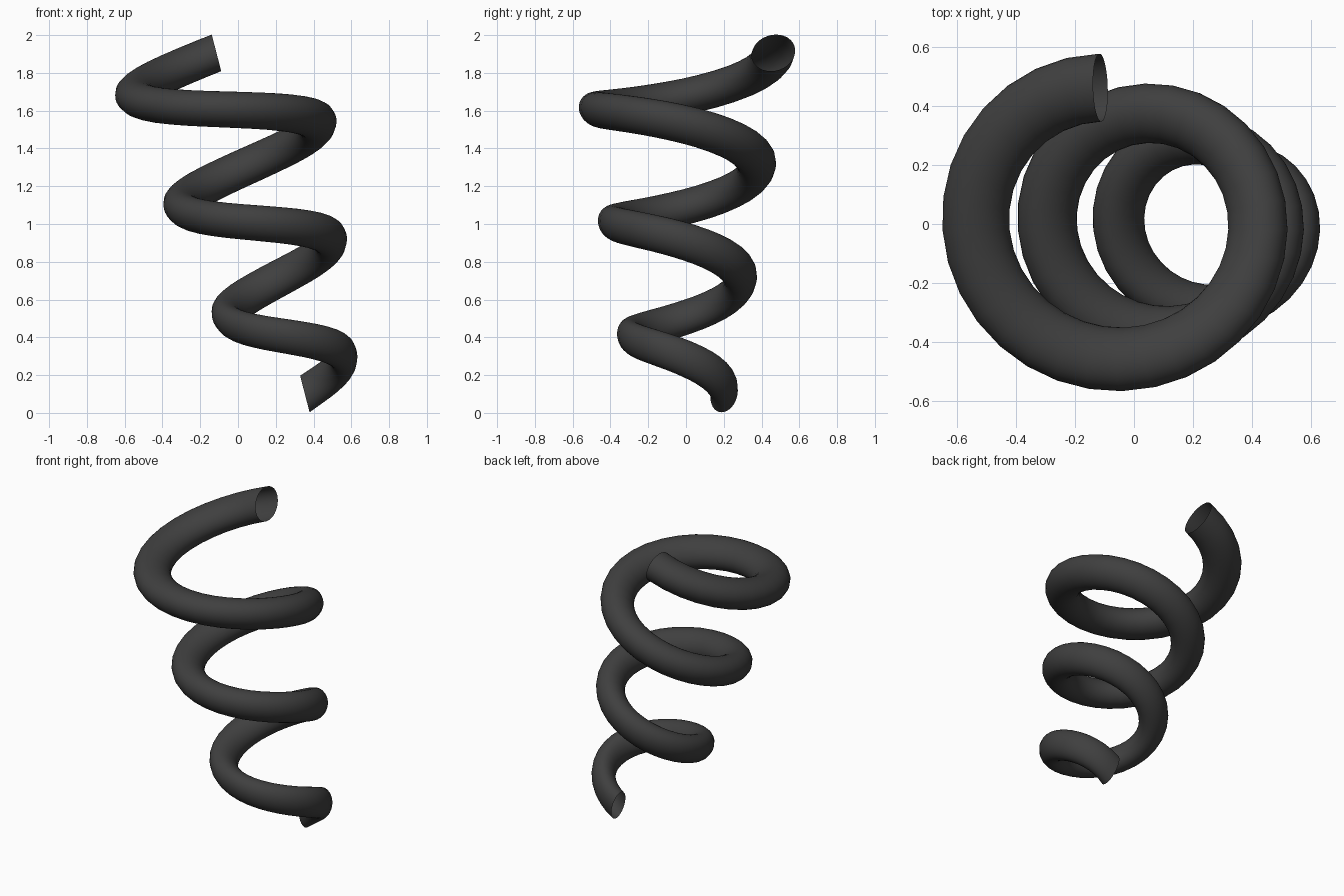
import bpy
import bmesh
from math import sin, cos, pi, atan
from mathutils import Vector

cube = bpy.data.objects.get("Cube")
if cube:
    bpy.data.objects.remove(cube, do_unlink=True)

TURNS, STEPS, SIDES = 3, 32, 32
PITCH = 0.602       # rise per turn
DRIFT = -0.156      # sideways lean per turn
LEAN = atan(-DRIFT / PITCH)
AXIS = Vector((-sin(LEAN), 0, cos(LEAN)))

# Dark coating
mat = bpy.data.materials.new("dark_grey")
mat.use_nodes = True
colour = (0.05, 0.05, 0.05, 1)
mat.diffuse_color = colour
mat.node_tree.nodes["Principled BSDF"].inputs["Base Color"].default_value = colour


def ring(bm, t):
    """Cross-section of the coil after t turns, lying in the plane of the leaning axis."""
    a = 2 * pi * t
    radius = 0.222 + 0.087 * t
    width = 0.071 + 0.0145 * t
    centre = Vector((0.354 + DRIFT * t + radius * sin(a),
                     -0.02 + radius * cos(a),
                     0.1 + PITCH * t + 0.18 * radius * sin(a)))
    out = Vector((sin(a) * cos(LEAN), cos(a), sin(a) * sin(LEAN)))
    verts = []
    for i in range(SIDES):
        p = 2 * pi * i / SIDES
        offset = out * (width * cos(p) + 0.014 * sin(p)) + AXIS * (0.1 * sin(p))
        verts.append(bm.verts.new(centre + offset))
    return verts


# Open-ended coil widening towards the top
bm = bmesh.new()
rings = [ring(bm, i / STEPS) for i in range(TURNS * STEPS + 1)]
for low, high in zip(rings, rings[1:]):
    for i in range(SIDES):
        j = (i + 1) % SIDES
        bm.faces.new((low[i], low[j], high[j], high[i]))
bmesh.ops.recalc_face_normals(bm, faces=bm.faces)

mesh = bpy.data.meshes.new("coil_spring")
bm.to_mesh(mesh)
bm.free()
mesh.materials.append(mat)
coil = bpy.data.objects.new("coil_spring", mesh)
bpy.context.collection.objects.link(coil)
bpy.context.view_layer.objects.active = coil
coil.select_set(True)
bpy.ops.object.shade_smooth_by_angle()
